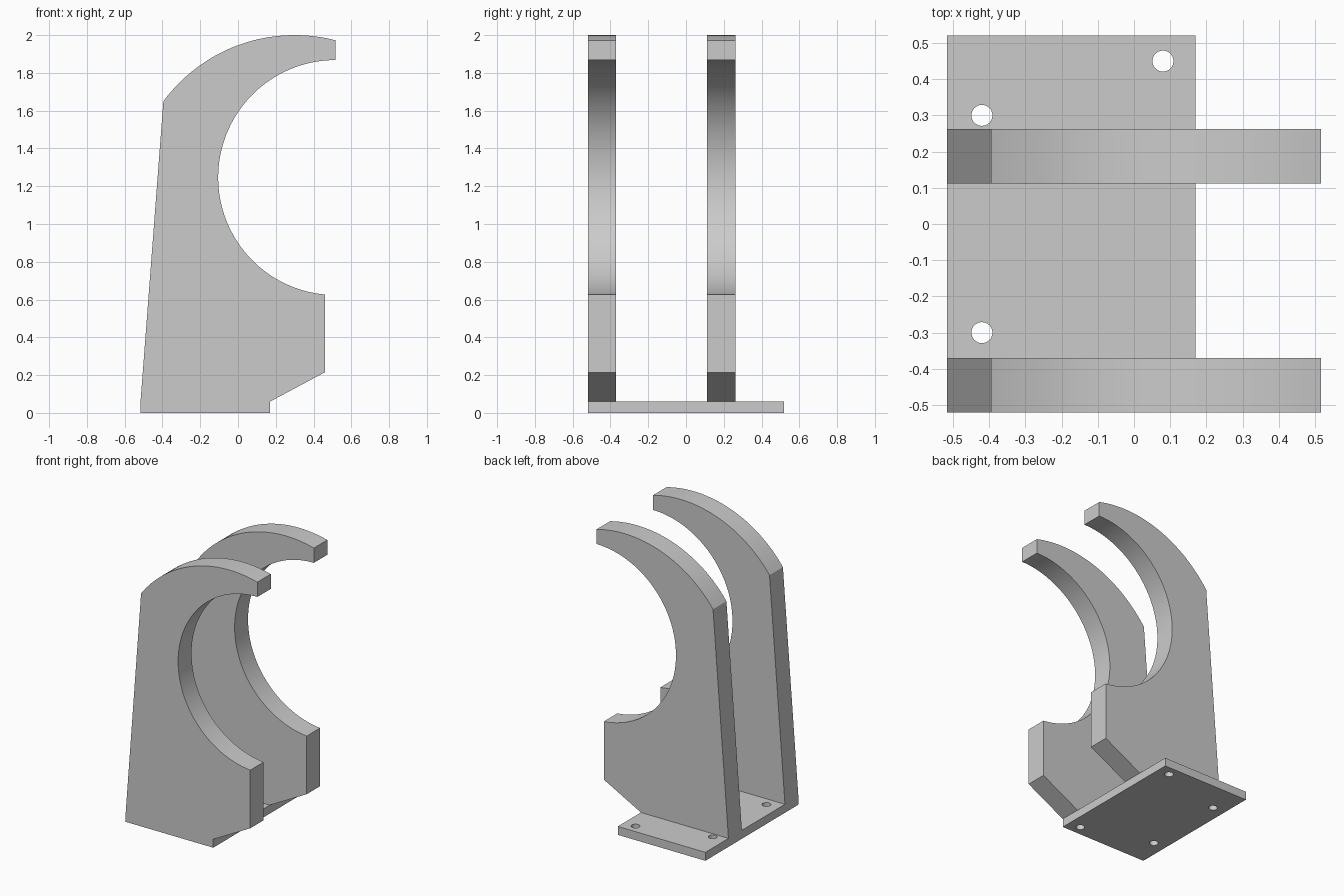
import bpy, bmesh
from math import radians, sin, cos, acos, asin
from mathutils import Matrix, Vector

cube = bpy.data.objects.get("Cube")
if cube:
    bpy.data.objects.remove(cube, do_unlink=True)

GREY = (0.6, 0.6, 0.6, 1)
mat = bpy.data.materials.new("light grey")
mat.use_nodes = True
mat.diffuse_color = GREY
mat.node_tree.nodes["Principled BSDF"].inputs["Base Color"].default_value = GREY

BACK, EDGE, TIP, LIP = -0.516, 0.17, 0.516, 0.46
HALF_DEPTH, BASE_T, ARM_T = 0.52, 0.06, 0.15


def add_object(name, bm):
    bmesh.ops.recalc_face_normals(bm, faces=bm.faces)
    mesh = bpy.data.meshes.new(name)
    bm.to_mesh(mesh)
    bm.free()
    mesh.materials.append(mat)
    obj = bpy.data.objects.new(name, mesh)
    bpy.context.collection.objects.link(obj)
    return obj


def arc(cx, cz, r, start, end, steps):
    """Points on a circle, angles measured from straight up towards +x."""
    angles = [start + (end - start) * i / steps for i in range(steps + 1)]
    return [(cx + r * sin(a), cz + r * cos(a)) for a in angles]


def smooth(obj):
    bpy.ops.object.select_all(action='DESELECT')
    obj.select_set(True)
    bpy.context.view_layer.objects.active = obj
    bpy.ops.object.shade_smooth_by_angle(angle=radians(25))


# Hook outline: sloping back, outer arc, tip, round cradle, lip and chamfer
R_OUT, R_IN, CX_IN = 0.865, 0.622, 0.517
outer = arc(0.3, 2 - R_OUT, R_OUT, asin((-0.395 - 0.3) / R_OUT),
            asin((TIP - 0.3) / R_OUT), 32)
cradle = arc(CX_IN, 1.246, R_IN, asin((TIP - CX_IN) / R_IN),
             -radians(180) + asin((CX_IN - LIP) / R_IN), 64)
outline = [(BACK, BASE_T)] + outer + cradle + [(LIP, 0.215), (EDGE, BASE_T)]


def hook(name, y_front):
    bm = bmesh.new()
    face = bm.faces.new([bm.verts.new((x, y_front, z)) for x, z in outline])
    side = bmesh.ops.extrude_face_region(bm, geom=[face])
    moved = [v for v in side["geom"] if isinstance(v, bmesh.types.BMVert)]
    bmesh.ops.translate(bm, vec=(0, ARM_T, 0), verts=moved)
    smooth(add_object(name, bm))


hook("front_hook", -HALF_DEPTH)
hook("rear_hook", 0.112)

# Base plate
bm = bmesh.new()
bmesh.ops.create_cube(bm, size=1, matrix=Matrix.LocRotScale(
    Vector(((BACK + EDGE) / 2, 0, BASE_T / 2)), None,
    Vector((EDGE - BACK, 2 * HALF_DEPTH, BASE_T))))
plate = add_object("base_plate", bm)

# Four screw holes through the plate
bm = bmesh.new()
for x, y in ((-0.42, 0.3), (0.08, 0.45)):
    for s in (1, -1):
        bmesh.ops.create_cone(bm, cap_ends=True, segments=32, radius1=0.029,
                              radius2=0.029, depth=0.3,
                              matrix=Matrix.Translation((x, s * y, 0)))
cutter = add_object("screw_hole_cutter", bm)
cutter.hide_render = True

mod = plate.modifiers.new("screw holes", 'BOOLEAN')
mod.operation, mod.solver, mod.object = 'DIFFERENCE', 'EXACT', cutter
bpy.context.view_layer.objects.active = plate
bpy.ops.object.modifier_apply(modifier=mod.name)
bpy.data.objects.remove(cutter, do_unlink=True)
smooth(plate)
